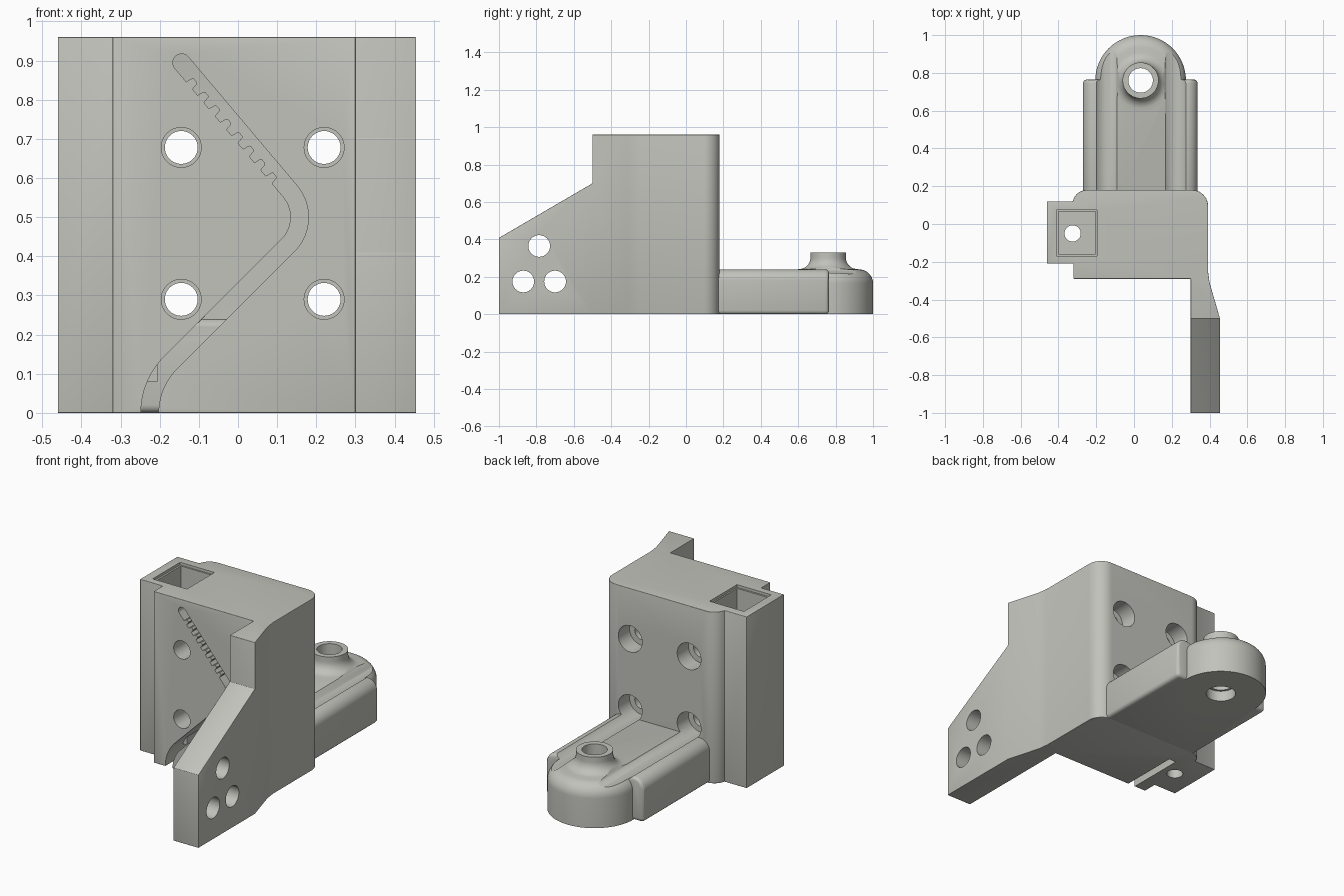
import bpy, bmesh, math

if "Cube" in bpy.data.objects:
    bpy.data.objects.remove(bpy.data.objects["Cube"])

gray = bpy.data.materials.new("warm_gray")
gray.diffuse_color = (0.54, 0.54, 0.50, 1)
gray.use_nodes = True
gray.node_tree.nodes["Principled BSDF"].inputs["Base Color"].default_value = gray.diffuse_color


def arc(cx, cy, r, a0, a1, n=10):
    return [(cx + r * math.cos(math.radians(a0 + (a1 - a0) * i / n)),
             cy + r * math.sin(math.radians(a0 + (a1 - a0) * i / n))) for i in range(n + 1)]


def finish(name, bm):
    bmesh.ops.remove_doubles(bm, verts=bm.verts, dist=1e-5)
    bmesh.ops.recalc_face_normals(bm, faces=bm.faces)
    me = bpy.data.meshes.new(name)
    bm.to_mesh(me)
    bm.free()
    me.materials.append(gray)
    ob = bpy.data.objects.new(name, me)
    bpy.context.collection.objects.link(ob)
    return ob


def prism(name, pts, axis, a, b):
    """Extrude a 2D outline along an axis from a to b."""
    put = {'x': lambda u, v, t: (t, u, v),
           'y': lambda u, v, t: (u, t, v),
           'z': lambda u, v, t: (u, v, t)}[axis]
    bm = bmesh.new()
    lo = [bm.verts.new(put(u, v, a)) for u, v in pts]
    hi = [bm.verts.new(put(u, v, b)) for u, v in pts]
    bm.faces.new(lo)
    bm.faces.new(hi)
    n = len(pts)
    for i in range(n):
        j = (i + 1) % n
        bm.faces.new((lo[i], lo[j], hi[j], hi[i]))
    return finish(name, bm)


def rod(u, v, r, axis, a, b):
    return prism("cutter", arc(u, v, r, 0, 360, 40)[:-1], axis, a, b)


def box(x0, x1, y0, y1, z0, z1):
    return prism("cutter", [(x0, y0), (x1, y0), (x1, y1), (x0, y1)], 'z', z0, z1)


def lathe(name, profile, x, y, n=64):
    bm = bmesh.new()
    vs = [bm.verts.new((x + r, y, z)) for r, z in profile]
    es = [bm.edges.new(p) for p in zip(vs, vs[1:])]
    bmesh.ops.spin(bm, geom=vs + es, cent=(x, y, 0), axis=(0, 0, 1),
                   angle=math.tau, steps=n, use_duplicate=False)
    bmesh.ops.remove_doubles(bm, verts=bm.verts, dist=1e-5)
    return finish(name, bm)


def apply(ob, mod):
    bpy.context.view_layer.objects.active = ob
    bpy.ops.object.modifier_apply(modifier=mod.name)


def combine(ob, other, op='DIFFERENCE'):
    m = ob.modifiers.new("bool", 'BOOLEAN')
    m.operation, m.object, m.solver = op, other, 'EXACT'
    apply(ob, m)
    bpy.data.objects.remove(other)


def soften(ob, width):
    m = ob.modifiers.new("bevel", 'BEVEL')
    m.width, m.segments, m.limit_method = width, 3, 'ANGLE'
    m.angle_limit = math.radians(32)
    apply(ob, m)


def smooth(ob):
    bpy.ops.object.select_all(action='DESELECT')
    ob.select_set(True)
    bpy.context.view_layer.objects.active = ob
    bpy.ops.object.shade_smooth_by_angle(angle=math.radians(30))


# Upright block with side pocket housing and forward wing
outline = [(-0.46, -0.21), (-0.32, -0.21), (-0.32, -0.29), (0.30, -0.29), (0.30, -1.0),
           (0.455, -1.0), (0.455, -0.5), (0.40, -0.31), (0.392, -0.25)]
outline += arc(0.307, 0.095, 0.085, 0, 90)
outline += arc(-0.25, 0.105, 0.075, 90, 168)
outline += [(-0.325, 0.12), (-0.46, 0.12)]
body = prism("mount_block", outline, 'z', 0, 0.96)
combine(body, prism("cutter", [(-0.5, 1.1), (-0.5, 0.70), (-1.1, 0.35), (-1.1, 1.1)], 'x', 0.2, 0.6))
soften(body, 0.015)

# Toothed channel in the front face
ang = math.degrees(math.atan2(0.645, 0.764))
nx, nz = math.cos(math.radians(ang)), math.sin(math.radians(ang))


def along(s, off):
    return (0.055 + nx * off - nz * s, 0.5 + nz * off + nx * s)


slot = [(-0.203, -0.05)] + arc(-0.044, 0, 0.159, 180, 135) + arc(0.055, 0.5, 0.125, -45, ang, 16)
cap = along(0.43, 0.1025)
slot += arc(*cap, 0.0225, ang, ang + 180)
for i in range(8):
    s = 0.385 - i * 0.045
    slot += [along(s, 0.08), along(s - 0.003, 0.097), along(s - 0.006, 0.10),
             along(s - 0.019, 0.10), along(s - 0.022, 0.097), along(s - 0.025, 0.08)]
slot += arc(0.055, 0.5, 0.08, ang, -45, 16) + arc(-0.044, 0, 0.204, 135, 180) + [(-0.248, -0.05)]
combine(body, prism("cutter", slot, 'y', -0.4, 0.05))

# Screw holes: front bore, narrow middle, wide rear counterbore
screws_x = (-0.145, 0.22)
for x in screws_x:
    for z in (0.29, 0.678):
        combine(body, rod(x, z, 0.042, 'y', -0.4, 0.3))
        combine(body, rod(x, z, 0.051, 'y', -0.4, 0.05))
        combine(body, rod(x, z, 0.074, 'y', 0.08, 0.3))

# Square pocket with rim step and drain hole
combine(body, box(-0.40, -0.205, -0.16, 0.065, 0.08, 1.1))
combine(body, box(-0.41, -0.197, -0.17, 0.073, 0.945, 1.1))
combine(body, rod(-0.325, -0.05, 0.043, 'z', -0.1, 0.3))

# Three holes through the wing
for y, z in ((-0.785, 0.365), (-0.87, 0.175), (-0.70, 0.175)):
    combine(body, rod(y, z, 0.058, 'x', 0.2, 0.6))
smooth(body)

# Rear foot with rounded shoulders
section = [(-0.27, 0), (0.337, 0)] + arc(0.277, 0.18, 0.06, 0, 90) + arc(-0.21, 0.18, 0.06, 90, 180)
foot = prism("rear_foot", section, 'y', 0.13, 0.765)
soften(foot, 0.02)

# Round end with flared boss
profile = [(0, 0), (0.24, 0)] + arc(0.165, 0.165, 0.075, 0, 90)
profile += arc(0.155, 0.302, 0.06, 270, 180) + [(0.095, 0.33), (0, 0.33)]
combine(foot, lathe("round_end", profile, 0.035, 0.76), 'UNION')

# Screwdriver grooves and vertical bore
for x in screws_x:
    combine(foot, rod(x, 0.29, 0.074, 'y', 0.05, 1.1))
combine(foot, rod(0.035, 0.76, 0.065, 'z', -0.1, 0.5))
combine(foot, rod(0.035, 0.76, 0.078, 'z', -0.1, 0.06))
smooth(foot)
